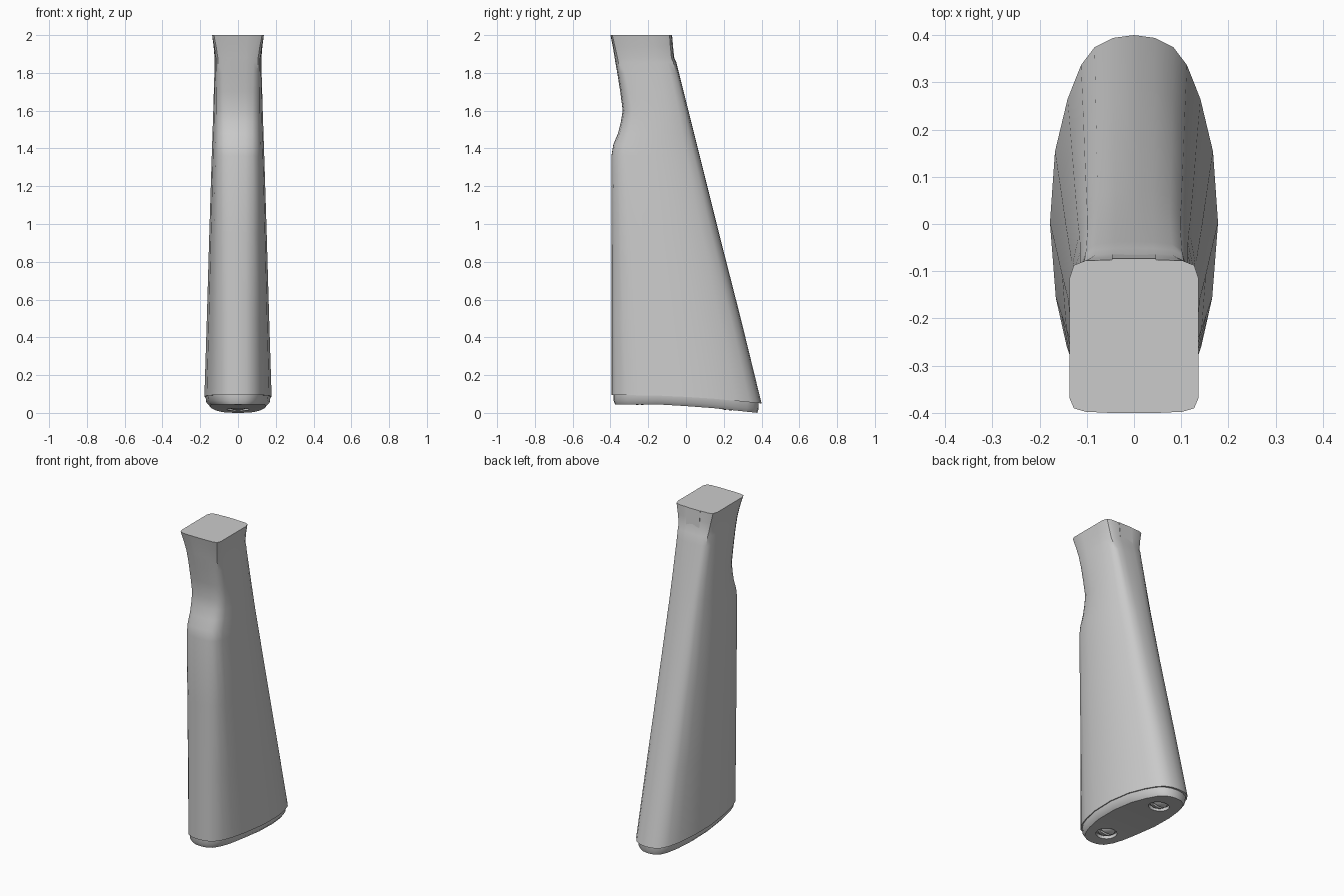
import bpy, bmesh, math

if "Cube" in bpy.data.objects:
    bpy.data.objects.remove(bpy.data.objects["Cube"])

# Half cross-sections (x, y normalised), running from back centre to front centre
EGG = [(0, 1), (.25, .985), (.47, .935), (.63, .84), (.79, .66), (.94, .38), (1, 0),
       (.93, -.40), (.80, -.66), (.68, -.81), (.48, -.94), (.25, -.99), (0, -1)]
RECT = [(0, 1), (.37, 1), (.75, .99), (.93, .93), (1, .75), (1, .38), (1, 0),
        (1, -.38), (1, -.8), (.93, -.94), (.75, -.985), (.37, -1), (0, -1)]


def interp(table, v):
    if v <= table[0][0]:
        return table[0][1]
    for (a, p), (b, q) in zip(table, table[1:]):
        if v <= b:
            return p + (q - p) * (v - a) / (b - a)
    return table[-1][1]


def seam_z(y):
    return interp([(-.4, .095), (-.15, .092), (.1, .08), (.4, .05)], y)


def bottom_z(y):
    return interp([(-.4, .045), (-.15, .045), (.1, .03), (.38, 0)], y)


def section(front, back, width, blend, z):
    """Closed ring; z is a number or a function of y."""
    half = []
    for (ex, ey), (rx, ry) in zip(EGG, RECT):
        x = width * (ex + (rx - ex) * blend)
        y = (front + back) / 2 + (back - front) / 2 * (ey + (ry - ey) * blend)
        half.append((x, y, z(y) if callable(z) else z))
    return half + [(-x, y, h) for x, y, h in half[-2:0:-1]]


def finish(bm, name, angle=35):
    bmesh.ops.recalc_face_normals(bm, faces=bm.faces)
    mesh = bpy.data.meshes.new(name)
    bm.to_mesh(mesh)
    bm.free()
    ob = bpy.data.objects.new(name, mesh)
    bpy.context.collection.objects.link(ob)
    smooth(ob, angle)
    return ob


def smooth(ob, angle=35):
    bpy.ops.object.select_all(action='DESELECT')
    ob.select_set(True)
    bpy.context.view_layer.objects.active = ob
    bpy.ops.object.shade_smooth_by_angle(angle=math.radians(angle))


def loft(name, rings):
    bm = bmesh.new()
    rows = [[bm.verts.new(p) for p in r] for r in rings]
    n = len(rows[0])
    for a, b in zip(rows, rows[1:]):
        for i in range(n):
            j = (i + 1) % n
            bm.faces.new((a[i], a[j], b[j], b[i]))
    # caps made of strips joining left and right
    for r in (rows[0], rows[-1]):
        for i in range(n // 2):
            quad = [r[i], r[i + 1], r[(n - i - 1) % n], r[(n - i) % n]]
            bm.faces.new(list(dict.fromkeys(quad)))
    return finish(bm, name)


def cut(target, cutter):
    cutter.hide_render = True
    mod = target.modifiers.new("cut", 'BOOLEAN')
    mod.operation, mod.solver, mod.object = 'DIFFERENCE', 'EXACT', cutter
    bpy.context.view_layer.objects.active = target
    bpy.ops.object.modifier_apply(modifier=mod.name)
    bpy.data.objects.remove(cutter)
    smooth(target)


# Stock body: (z, front y, back y, half width, blend to rectangle)
levels = [(.5, -.395, .29, .165, .08), (.95, -.395, .175, .152, .18), (1.36, -.395, .073, .139, .3),
          (1.42, -.385, .058, .137, .31), (1.48, -.36, .043, .135, .33), (1.54, -.345, .028, .133, .36),
          (1.6, -.335, .013, .131, .4), (1.7, -.348, -.012, .128, .5), (1.8, -.364, -.037, .125, .6),
          (1.855, -.374, -.051, .124, .68), (1.88, -.378, -.062, .124, .72),
          (1.94, -.388, -.07, .129, .87), (2, -.4, -.076, .137, 1)]
rings = [section(-.395, .4, .178, 0, seam_z)]
rings += [section(f, b, w, t, z) for z, f, b, w, t in levels]
loft("stock_body", rings)

# Butt plate, slightly inset, with a tapered rim
plate = loft("butt_plate", [
    section(-.385, .385, .172, 0, seam_z),
    section(-.384, .384, .168, 0, lambda y: bottom_z(y) + .02),
    section(-.375, .378, .15, 0, bottom_z)])

# Recessed slotted screws
for label, y in (("front", -.245), ("back", .22)):
    z = bottom_z(y)
    tilt = math.atan((bottom_z(y + .03) - bottom_z(y - .03)) / .06)
    bpy.ops.mesh.primitive_cylinder_add(vertices=24, radius=.06, depth=.04,
                                        location=(0, y, z), rotation=(tilt, 0, 0))
    cut(plate, bpy.context.object)
    bpy.ops.mesh.primitive_uv_sphere_add(segments=24, ring_count=12, radius=1,
                                         location=(0, y, z + .02), rotation=(tilt, 0, 0))
    screw = bpy.context.object
    screw.name = label + "_plate_screw"
    screw.scale = (.05, .05, .024)
    bpy.ops.mesh.primitive_cube_add(size=1, location=(0, y, z), rotation=(tilt, 0, 0))
    slot = bpy.context.object
    slot.scale = (.12, .014, .022)
    cut(screw, slot)

# Tang: flat U-shaped plate let into the back of the neck
outline = [(.047, 2), (-.047, 2)]
outline += [(-.047 * math.cos(a), 1.9 - .047 * math.sin(a)) for a in [math.pi * i / 12 for i in range(13)]]
bm = bmesh.new()
outer = [bm.verts.new((x, -.0625 - (z - 1.87) * .085, z)) for x, z in outline]
inner = [bm.verts.new((x, -.09, z)) for x, z in outline]
bm.faces.new(outer)
bm.faces.new(inner[::-1])
for i in range(len(outer)):
    j = (i + 1) % len(outer)
    bm.faces.new((outer[i], outer[j], inner[j], inner[i]))
finish(bm, "neck_tang")
